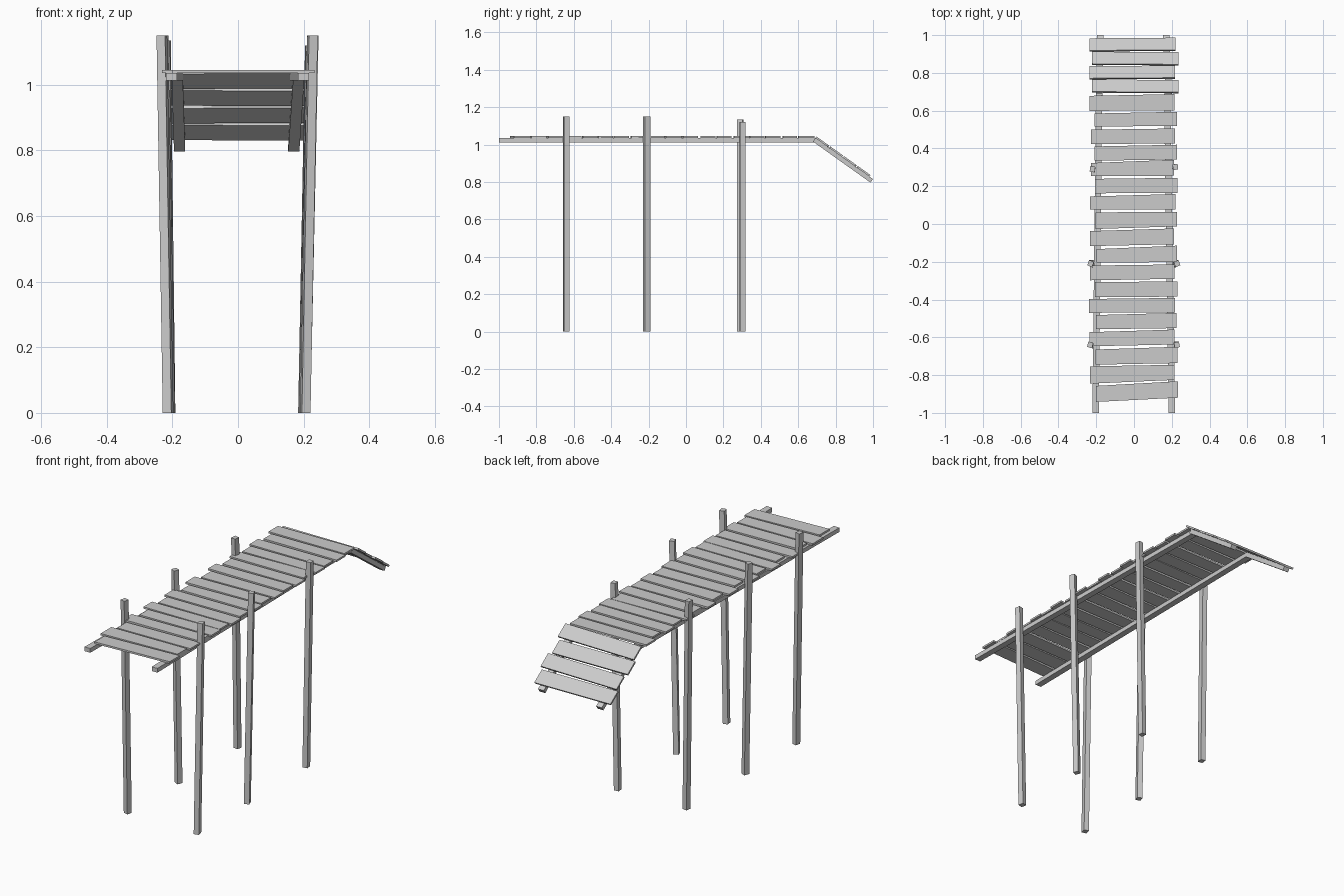
import bpy, math, random
from mathutils import Vector

if "Cube" in bpy.data.objects:
    bpy.data.objects.remove(bpy.data.objects["Cube"])

random.seed(4)


def prism(name, start, end):
    """Solid joining two matching four-point sections."""
    faces = [(3, 2, 1, 0), (4, 5, 6, 7)]
    faces += [(i, (i + 1) % 4, (i + 1) % 4 + 4, i + 4) for i in range(4)]
    mesh = bpy.data.meshes.new(name)
    mesh.from_pydata([tuple(p) for p in start + end], [], faces)
    ob = bpy.data.objects.new(name, mesh)
    bpy.context.collection.objects.link(ob)
    return ob


# Deck frame: point along the walkway, at a height above the rail top
ANG = math.radians(35.5)
BEND, RAIL_TOP = 0.692, 1.035


def on_deck(x, y, h):
    return Vector((x, y, RAIL_TOP + h))


def on_ramp(x, s, h):
    return Vector((x, BEND + s * math.cos(ANG) + h * math.sin(ANG),
                   RAIL_TOP - s * math.sin(ANG) + h * math.cos(ANG)))


def rail(name, place, a, b, xa, xb, w=0.034, t=0.023):
    def section(x, s):
        return [place(x - w / 2, s, -t), place(x + w / 2, s, -t),
                place(x + w / 2, s, 0), place(x - w / 2, s, 0)]
    prism(name, section(xa, a), section(xb, b))


def plank(name, place, x0, x1, left, right, t=0.01):
    def layer(h):
        return [place(x0, left[0], h), place(x1, right[0], h),
                place(x1, right[1], h), place(x0, left[1], h)]
    prism(name, layer(0), layer(t))


# Side rails under the deck and ramp
rail("left_deck_rail", on_deck, -1.0, BEND, -0.203, -0.185)
rail("right_deck_rail", on_deck, -1.0, BEND, 0.200, 0.176)
rail("left_ramp_rail", on_ramp, 0.0, 0.378, -0.185, -0.178)
rail("right_ramp_rail", on_ramp, 0.0, 0.378, 0.185, 0.170)

# Deck planks: gap centres with the slope and width of each gap
gaps = [-0.935, -0.84, -0.745, -0.65, -0.56, -0.473, -0.39, -0.30, -0.21,
        -0.118, -0.025, 0.07, 0.158, 0.248, 0.335, 0.42, 0.51, 0.595, 0.69]
slopes = [0.012, 0.011, 0.004, 0.006, 0.005, 0.003, 0.002, 0.003, 0.002,
          0.007, 0.007, 0.001, 0.004, 0.002, 0.006, 0.003, 0.002, 0.003, 0.003]
widths = [(random.uniform(0.004, 0.009), random.uniform(0.003, 0.007)) for _ in gaps]
widths[5] = widths[14] = (0.006, 0.001)
for i in range(len(gaps) - 1):
    (wl, wr), (vl, vr) = widths[i], widths[i + 1]
    x0 = (-0.205, -0.232)[i % 2] + random.uniform(-0.006, 0.006)
    x1 = (0.230, 0.216)[i % 2] + random.uniform(-0.005, 0.005)
    plank(f"deck_plank_{i + 1}", on_deck, x0, x1,
          (gaps[i] - slopes[i] + wl, gaps[i + 1] - slopes[i + 1] - vl),
          (gaps[i] + slopes[i] + wr, gaps[i + 1] + slopes[i + 1] - vr))

# Ramp planks
for i, (x0, x1) in enumerate([(-0.222, 0.235), (-0.235, 0.216),
                              (-0.222, 0.235), (-0.235, 0.219)]):
    s = 0.002 + i * 0.0905
    k = 0.004 * (-1) ** i
    plank(f"ramp_plank_{i + 1}", on_ramp, x0, x1,
          (s + k / 2, s + 0.079 + k / 2), (s - k / 2, s + 0.079 - k / 2))

# Leaning posts: y, foot x, top x, height, twist
posts = [(-0.64, -0.213, -0.232, 1.15, -14), (-0.64, 0.205, 0.227, 1.15, 12),
         (-0.21, -0.209, -0.230, 1.15, -22), (-0.21, 0.203, 0.228, 1.15, 22),
         (0.29, -0.206, -0.220, 1.135, -8), (0.302, 0.198, 0.219, 1.12, 6)]
for i, (y, foot, top, height, twist) in enumerate(posts):
    def ring(x, z):
        return [(x + 0.019 * math.cos(a), y + 0.021 * math.sin(a), z)
                for a in (math.radians(45 + twist + 90 * k) for k in range(4))]
    side = "left" if foot < 0 else "right"
    prism(f"{side}_post_{i // 2 + 1}", ring(foot, 0), ring(top, height))
